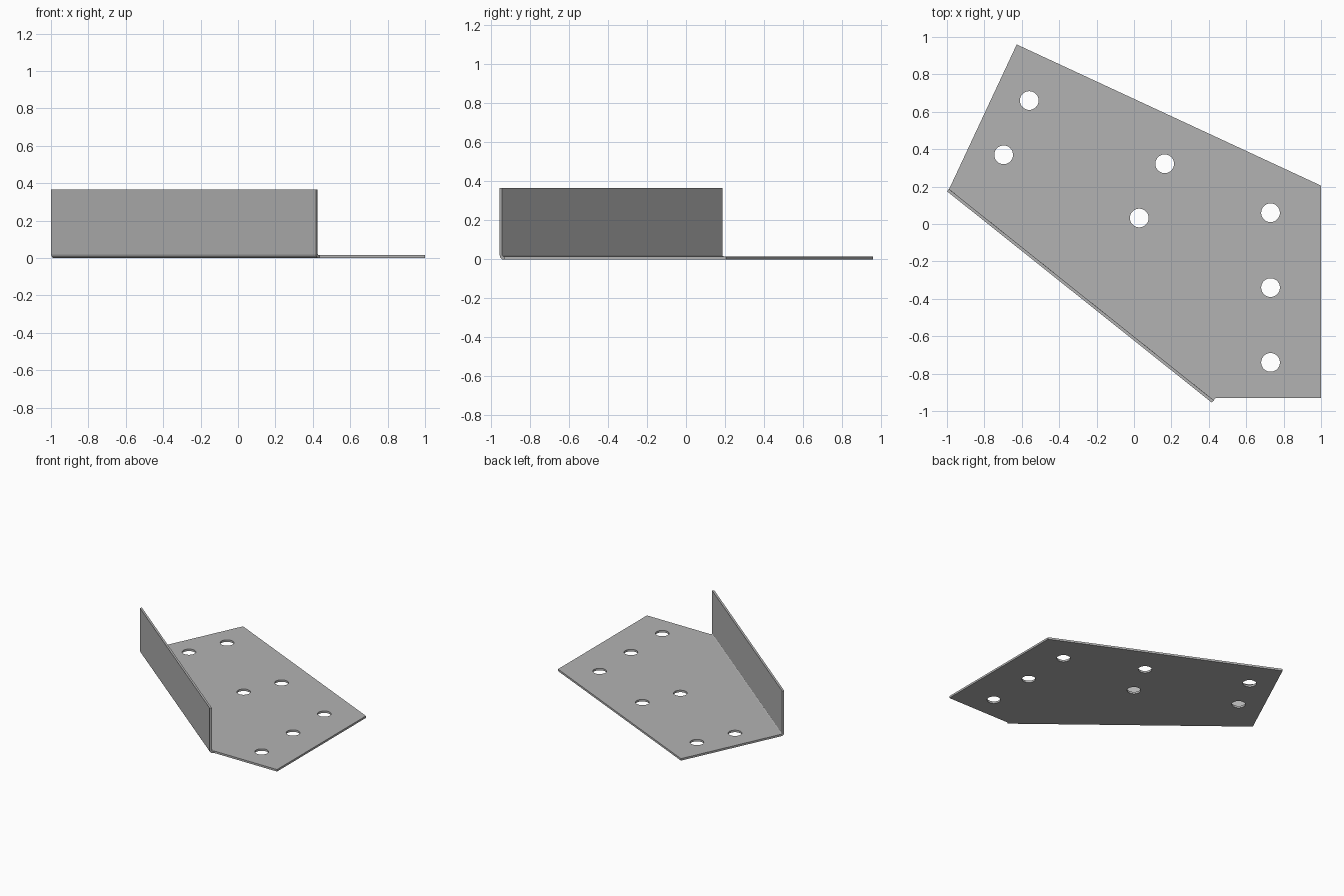
import bpy, bmesh
from math import radians
from mathutils import Vector, Matrix

cube = bpy.data.objects.get("Cube")
if cube:
    bpy.data.objects.remove(cube, do_unlink=True)

THICK, BEND_RADIUS, HEIGHT, HOLE_RADIUS, STEPS = 0.016, 0.022, 0.365, 0.05, 8

steel = bpy.data.materials.new("grey_steel")
steel.use_nodes = True
steel.diffuse_color = (0.45, 0.45, 0.45, 1)
steel.node_tree.nodes["Principled BSDF"].inputs["Base Color"].default_value = steel.diffuse_color


def finish(name, bm):
    bmesh.ops.recalc_face_normals(bm, faces=bm.faces)
    mesh = bpy.data.meshes.new(name)
    bm.to_mesh(mesh)
    bm.free()
    mesh.materials.append(steel)
    obj = bpy.data.objects.new(name, mesh)
    bpy.context.collection.objects.link(obj)
    return obj


# Flat plate: the first outline edge is the fold line
fold_a, fold_b = Vector((-0.986, 0.192, 0)), Vector((0.43, -0.938, 0))
outline = [fold_a, fold_b, (0.437, -0.93, 0), (1, -0.93, 0), (1, 0.205, 0), (-0.627, 0.96, 0)]
bm = bmesh.new()
base = bm.faces.new([bm.verts.new(p) for p in outline])
top = bmesh.ops.extrude_face_region(bm, geom=[base], use_keep_orig=True)
bmesh.ops.translate(bm, verts=[v for v in top["geom"] if isinstance(v, bmesh.types.BMVert)],
                    vec=(0, 0, THICK))
bmesh.ops.recalc_face_normals(bm, faces=bm.faces)

# Rounded bend: extrude the fold side step by step around the bend axis
outward = (fold_b - fold_a).cross(Vector((0, 0, 1))).normalized()
axis = outward.cross(Vector((0, 0, 1)))
centre = fold_a + Vector((0, 0, BEND_RADIUS))
side = max(bm.faces, key=lambda f: f.normal.dot(outward))


def extrude(face):
    geom = bmesh.ops.extrude_face_region(bm, geom=[face])["geom"]
    return next(g for g in geom if isinstance(g, bmesh.types.BMFace))


for _ in range(STEPS):
    side = extrude(side)
    bmesh.ops.rotate(bm, verts=side.verts, cent=centre,
                     matrix=Matrix.Rotation(radians(90 / STEPS), 3, axis))

# Upright flange
side = extrude(side)
for v in side.verts:
    v.co.z = HEIGHT
bracket = finish("folded_bracket", bm)

# Bolt holes
holes = [(-0.56, 0.66), (-0.697, 0.37), (0.164, 0.322), (0.028, 0.032),
         (0.73, 0.06), (0.73, -0.34), (0.73, -0.74)]
bm = bmesh.new()
for x, y in holes:
    bmesh.ops.create_cone(bm, cap_ends=True, segments=48, radius1=HOLE_RADIUS,
                          radius2=HOLE_RADIUS, depth=0.1, matrix=Matrix.Translation((x, y, 0)))
cutter = finish("hole_cutter", bm)
cutter.hide_render = True
cutter.hide_set(True)

cut = bracket.modifiers.new("bolt_holes", "BOOLEAN")
cut.operation = "DIFFERENCE"
cut.solver = "EXACT"
cut.object = cutter

# Smooth the bend and hole walls, keep plate edges sharp
bpy.context.view_layer.objects.active = bracket
bracket.select_set(True)
bpy.ops.object.modifier_apply(modifier=cut.name)
bpy.data.objects.remove(cutter, do_unlink=True)
bpy.ops.object.shade_smooth_by_angle(angle=radians(30))
